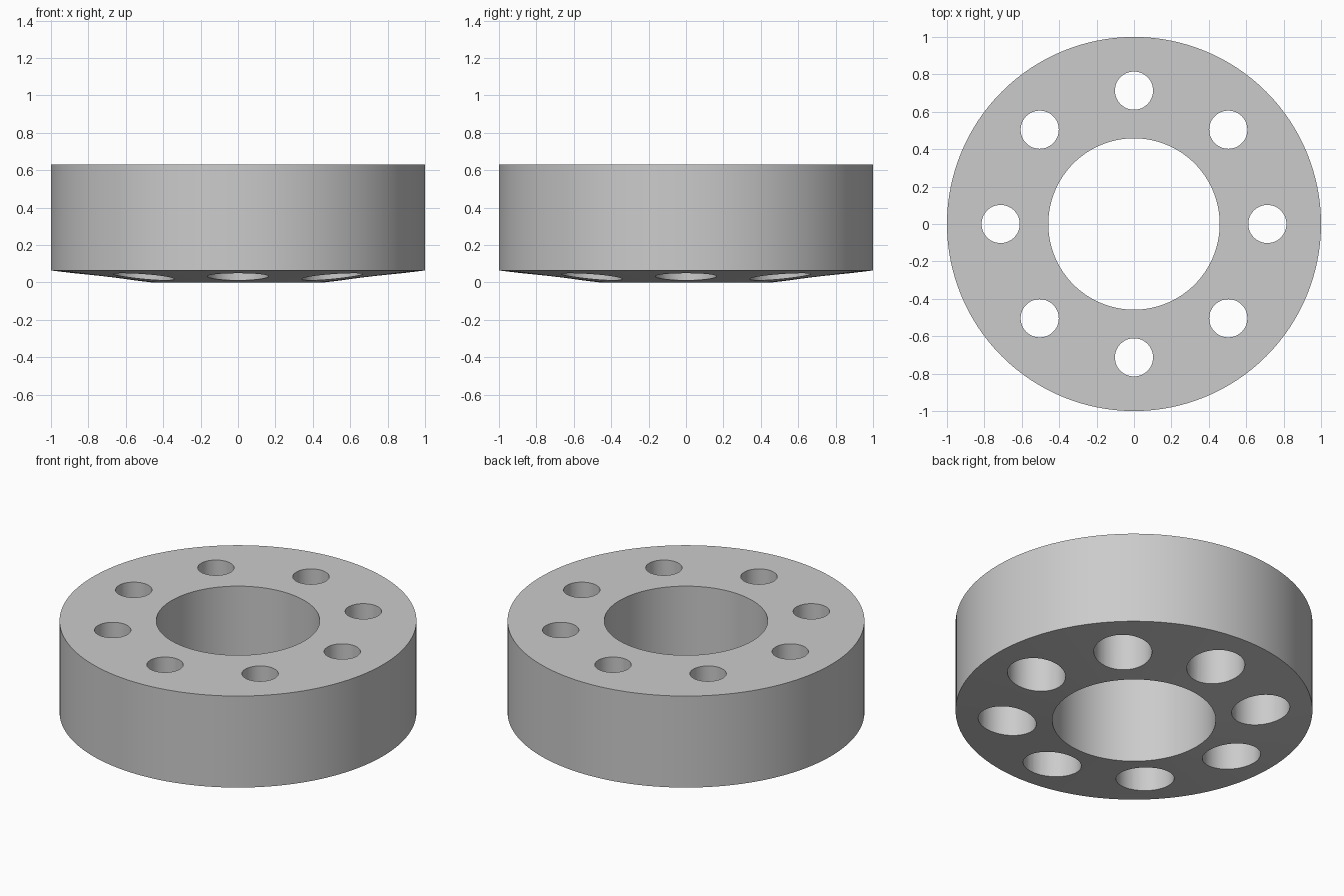
import bpy
import bmesh
from math import cos, sin, pi
from mathutils import Matrix, Vector

cube = bpy.data.objects.get("Cube")
if cube:
    bpy.data.objects.remove(cube, do_unlink=True)

OUTER, BORE, HEIGHT, RIM_Z = 1.0, 0.458, 0.63, 0.064
HOLE_CIRCLE, HOLE, COUNTERBORE, STEP_Z = 0.713, 0.102, 0.163, 0.38
HOLES = 8

grey = bpy.data.materials.new("Light grey metal")
grey.use_nodes = True
colour = (0.6, 0.6, 0.6, 1)
grey.diffuse_color = colour
grey.node_tree.nodes["Principled BSDF"].inputs["Base Color"].default_value = colour


def lathe(bm, profile, segments, closed, centre=(0, 0, 0)):
    """Spin a radius/height profile around a vertical axis."""
    verts = [bm.verts.new((r, 0, z)) for r, z in profile]
    pairs = list(zip(verts, verts[1:]))
    if closed:
        pairs.append((verts[-1], verts[0]))
    edges = [bm.edges.new(p) for p in pairs]
    before = set(bm.verts) - set(verts)
    bmesh.ops.spin(bm, geom=verts + edges, cent=(0, 0, 0), axis=(0, 0, 1),
                   angle=2 * pi, steps=segments, use_duplicate=False)
    new = [v for v in bm.verts if v not in before]
    bmesh.ops.remove_doubles(bm, verts=new, dist=0.0001)
    new = [v for v in bm.verts if v not in before]
    bmesh.ops.transform(bm, matrix=Matrix.Translation(Vector(centre)), verts=new)


def finish(bm, name):
    bmesh.ops.recalc_face_normals(bm, faces=bm.faces)
    mesh = bpy.data.meshes.new(name)
    bm.to_mesh(mesh)
    bm.free()
    mesh.materials.append(grey)
    obj = bpy.data.objects.new(name, mesh)
    bpy.context.collection.objects.link(obj)
    return obj


# Ring with a shallow conical underside
bm = bmesh.new()
lathe(bm, [(BORE, 0), (OUTER, RIM_Z), (OUTER, HEIGHT), (BORE, HEIGHT)], 128, True)
ring = finish(bm, "flange_ring")

# Stepped bolt holes, wider from below
bm = bmesh.new()
for i in range(HOLES):
    a = 2 * pi * i / HOLES
    lathe(bm, [(0, -0.1), (COUNTERBORE, -0.1), (COUNTERBORE, STEP_Z),
               (HOLE, STEP_Z), (HOLE, HEIGHT + 0.1), (0, HEIGHT + 0.1)],
          48, False, (HOLE_CIRCLE * cos(a), HOLE_CIRCLE * sin(a), 0))
cutter = finish(bm, "bolt_hole_cutter")
cutter.hide_render = True

cut = ring.modifiers.new("Bolt holes", 'BOOLEAN')
cut.operation = 'DIFFERENCE'
cut.solver = 'EXACT'
cut.object = cutter

bpy.ops.object.select_all(action='DESELECT')
ring.select_set(True)
bpy.context.view_layer.objects.active = ring
bpy.ops.object.modifier_apply(modifier=cut.name)
bpy.data.objects.remove(cutter, do_unlink=True)
bpy.ops.object.shade_smooth_by_angle(angle=pi / 6)
